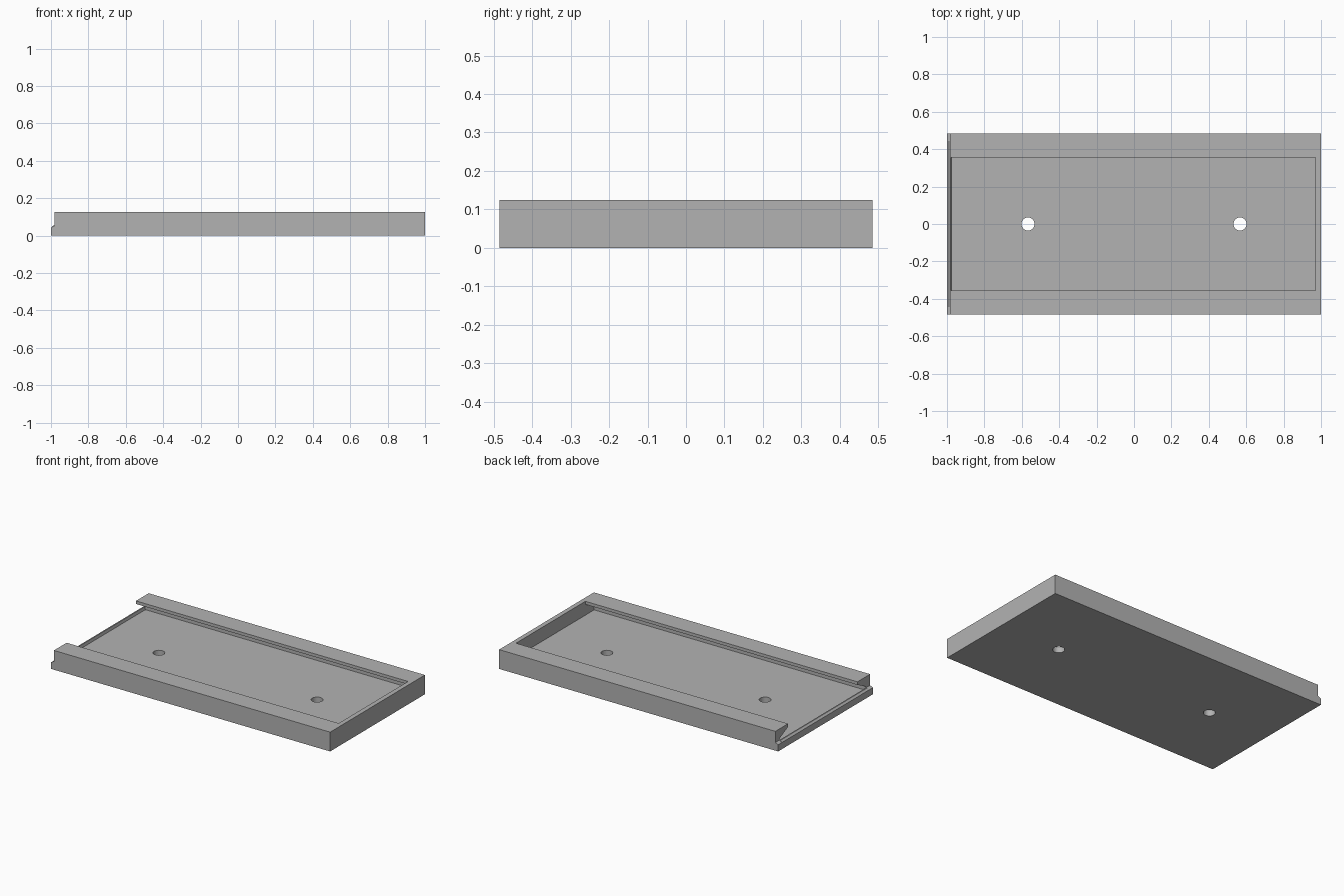
import bpy, bmesh, math
from mathutils import Vector

cube = bpy.data.objects.get("Cube")
if cube:
    bpy.data.objects.remove(cube, do_unlink=True)

grey = bpy.data.materials.new("plain grey")
grey.use_nodes = True
grey.diffuse_color = (0.45, 0.45, 0.45, 1)
grey.node_tree.nodes["Principled BSDF"].inputs["Base Color"].default_value = (0.45, 0.45, 0.45, 1)


def prism(name, points, axis, start, end):
    """Extrude a closed profile along x (points are y, z) or y (points are x, z)."""
    bm = bmesh.new()
    place = (lambda a, z: (start, a, z)) if axis == "x" else (lambda a, z: (a, start, z))
    face = bm.faces.new([bm.verts.new(place(a, z)) for a, z in points])
    new = bmesh.ops.extrude_face_region(bm, geom=[face])["geom"]
    move = Vector((end - start, 0, 0)) if axis == "x" else Vector((0, end - start, 0))
    bmesh.ops.translate(bm, vec=move, verts=[g for g in new if isinstance(g, bmesh.types.BMVert)])
    bmesh.ops.recalc_face_normals(bm, faces=bm.faces)
    mesh = bpy.data.meshes.new(name)
    bm.to_mesh(mesh)
    bm.free()
    mesh.materials.append(grey)
    obj = bpy.data.objects.new(name, mesh)
    bpy.context.collection.objects.link(obj)
    return obj


def cut(target, cutter):
    cutter.hide_render = True
    cutter.hide_set(True)
    cutter.display_type = "WIRE"
    mod = target.modifiers.new(cutter.name, "BOOLEAN")
    mod.operation = "DIFFERENCE"
    mod.solver = "EXACT"
    mod.object = cutter


FLOOR, TOP, HALF_WIDTH = 0.035, 0.125, 0.485

# Tray block, stepped back above the open end
tray = prism("tray", [(-1, 0), (1, 0), (1, TOP), (-0.98, TOP), (-0.98, 0.053), (-1, 0.043)],
             "y", -HALF_WIDTH, HALF_WIDTH)

# Sliding channel with overhanging lips, open at one end
half = [(0.445, FLOOR), (0.445, 0.06), (0.355, 0.105), (0.355, 0.2)]
channel = half + [(-y, z) for y, z in reversed(half)]
cut(tray, prism("channel_cutter", channel, "x", -1.1, 0.97))

# Two screw holes through the floor
for side, x in (("left", 0.567), ("right", -0.567)):
    ring = [2 * math.pi * i / 32 for i in range(32)]
    hole = prism(side + "_hole_cutter", [(0.035 * math.cos(a), 0.035 * math.sin(a)) for a in ring],
                 "y", -0.1, 0.1)
    hole.rotation_euler.x = math.pi / 2
    hole.location.x = x
    cut(tray, hole)

# Low retaining ridge across the open end
prism("end_ridge", [(-1, 0.03), (-1, 0.043), (-0.988, 0.053), (-0.98, 0.053), (-0.974, 0.03)],
      "y", -0.445, 0.445)
